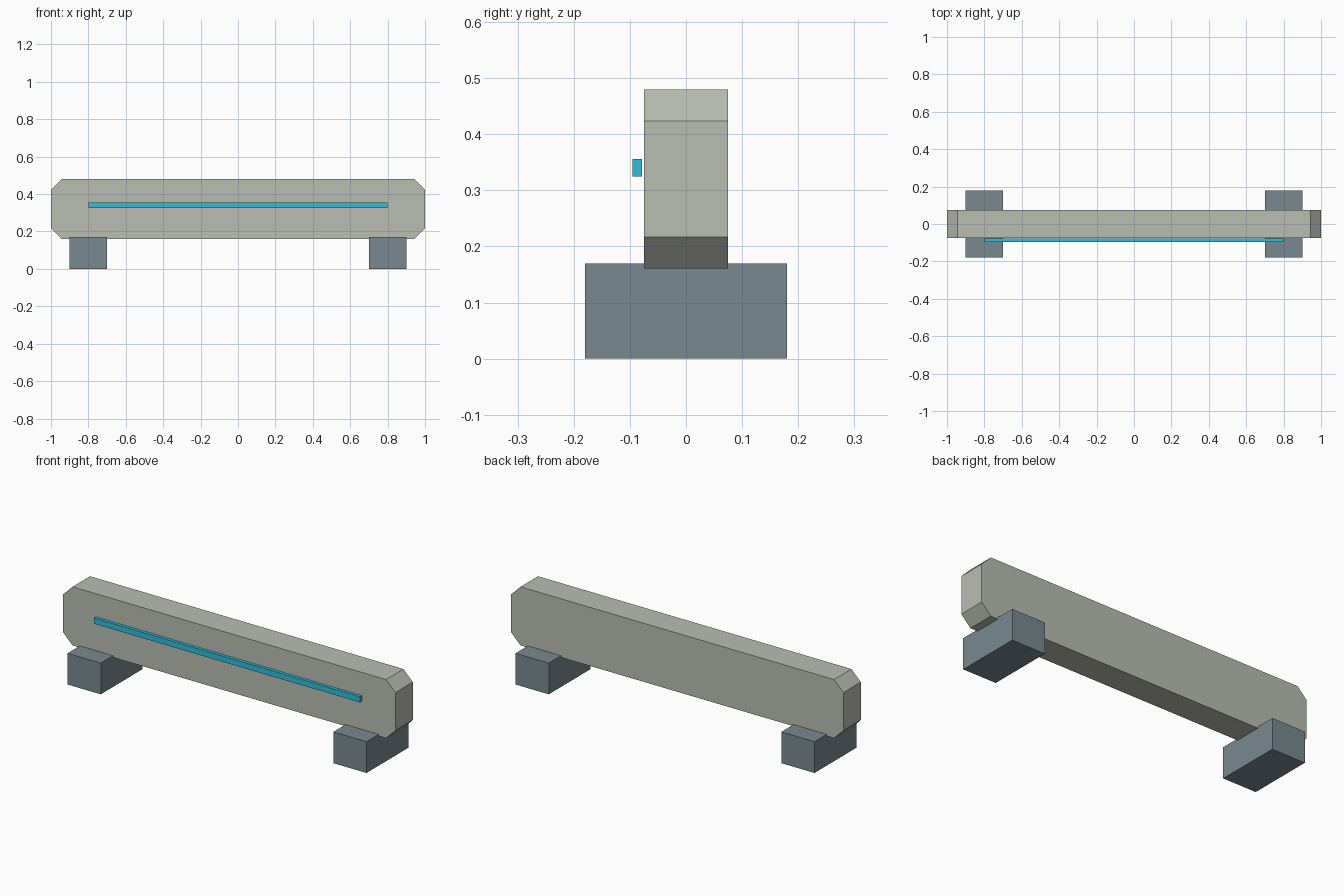
import bpy
import bmesh

if "Cube" in bpy.data.objects:
    bpy.data.objects.remove(bpy.data.objects["Cube"])


def material(name, color):
    mat = bpy.data.materials.new(name)
    mat.diffuse_color = (*color, 1)
    mat.use_nodes = True
    mat.node_tree.nodes["Principled BSDF"].inputs["Base Color"].default_value = mat.diffuse_color
    return mat


def box(name, lo, hi, mat, chamfer=0):
    """Box between two corners; chamfer cuts the four edges running along y."""
    bm = bmesh.new()
    bmesh.ops.create_cube(bm, size=1)
    for v in bm.verts:
        v.co = [(a + b) / 2 + c * (b - a) for a, b, c in zip(lo, hi, v.co)]
    if chamfer:
        edges = [e for e in bm.edges
                 if abs(e.verts[0].co.y - e.verts[1].co.y) > 1e-4]
        bmesh.ops.bevel(bm, geom=edges, offset=chamfer, offset_type='OFFSET',
                        segments=1, profile=0.5, affect='EDGES')
    mesh = bpy.data.meshes.new(name)
    bm.to_mesh(mesh)
    bm.free()
    mesh.materials.append(mat)
    obj = bpy.data.objects.new(name, mesh)
    bpy.context.collection.objects.link(obj)
    return obj


concrete = material("concrete", (0.49, 0.51, 0.45))
slate = material("slate", (0.19, 0.25, 0.28))
cyan = material("cyan", (0.03, 0.52, 0.70))

# Long barrier beam with chamfered ends
box("barrier_beam", (-1, -0.075, 0.161), (1, 0.075, 0.48), concrete, 0.056)

# Light strip just off the front face
box("light_strip", (-0.8, -0.095, 0.325), (0.8, -0.078, 0.356), cyan)

# Two cross feet
for side, x in (("left", -0.8), ("right", 0.8)):
    box(f"{side}_foot", (x - 0.1, -0.18, 0), (x + 0.1, 0.18, 0.17), slate)
